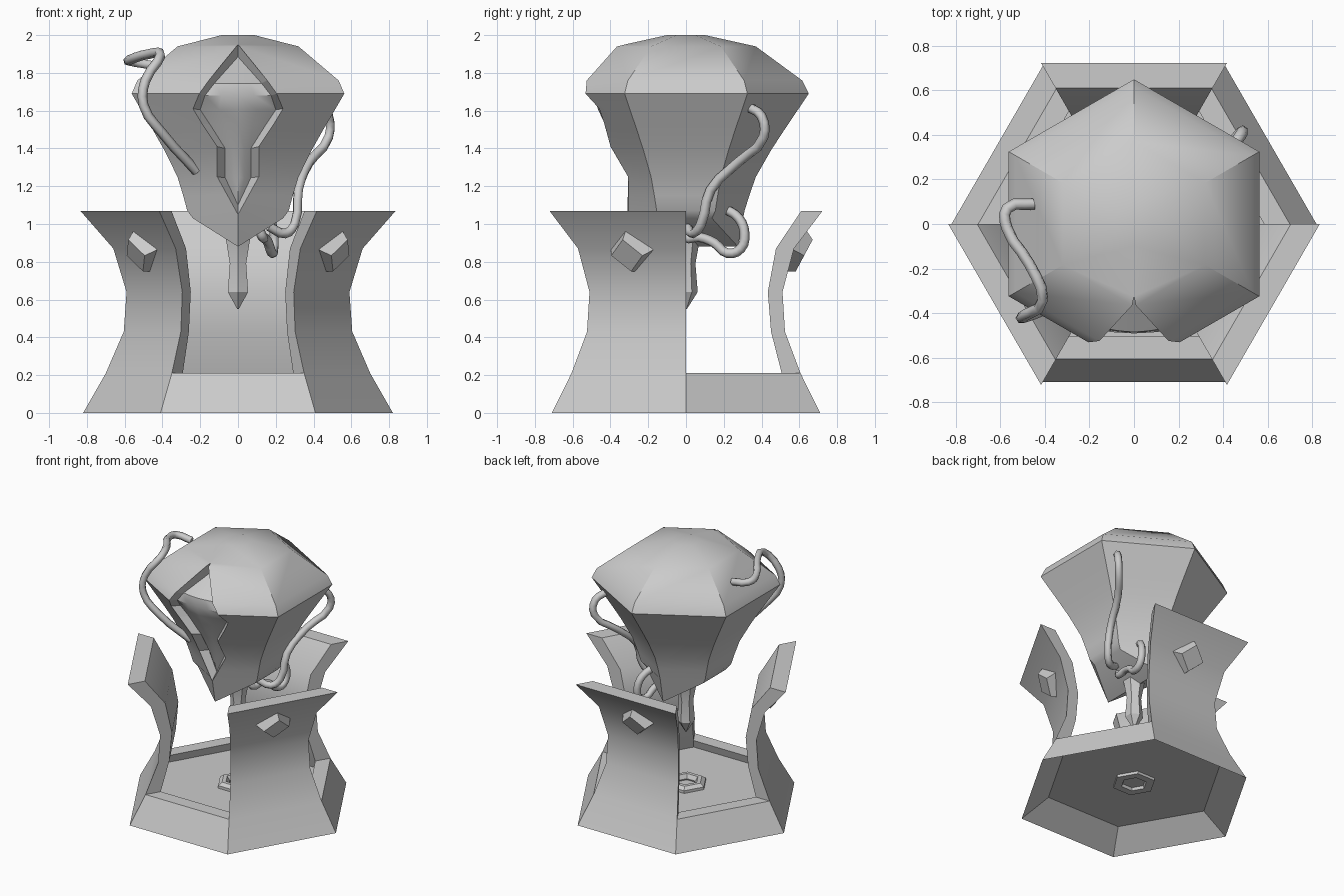
import bpy, bmesh, math
from mathutils import Vector

if "Cube" in bpy.data.objects:
    bpy.data.objects.remove(bpy.data.objects["Cube"])


def make(name, verts, faces, smooth=None, closed=True):
    me = bpy.data.meshes.new(name)
    me.from_pydata(verts, [], faces)
    bm = bmesh.new()
    bm.from_mesh(me)
    if closed:
        bmesh.ops.recalc_face_normals(bm, faces=bm.faces)
    bm.to_mesh(me)
    bm.free()
    ob = bpy.data.objects.new(name, me)
    bpy.context.collection.objects.link(ob)
    if smooth:
        shade(ob, smooth)
    return ob


def shade(ob, deg):
    bpy.ops.object.select_all(action='DESELECT')
    ob.select_set(True)
    bpy.context.view_layer.objects.active = ob
    bpy.ops.object.shade_smooth_by_angle(angle=math.radians(deg))


def polar(r, deg, z):
    a = math.radians(deg)
    return (r * math.cos(a), r * math.sin(a), z)


def sector(name, profile, mid):
    """Sweep an (r, z) section along one side of the hexagon."""
    n = len(profile)
    verts = [polar(r, mid + s, z) for s in (-30, 30) for r, z in profile]
    faces = [(i, (i + 1) % n, n + (i + 1) % n, n + i) for i in range(n)]
    faces += [tuple(range(n)), tuple(range(n, 2 * n))]
    return make(name, verts, faces, 32)


def lathe(name, profile, start, smooth=None, loop=False):
    """Six sided turned shape from an (r, z) profile."""
    n = len(profile)
    verts = [polar(r, start + 60 * k, z) for r, z in profile for k in range(6)]
    faces = [(6 * (i % n) + k, 6 * (i % n) + (k + 1) % 6,
              6 * ((i + 1) % n) + (k + 1) % 6, 6 * ((i + 1) % n) + k)
             for i in range(n if loop else n - 1) for k in range(6)]
    if not loop:
        faces += [tuple(range(6)), tuple(range(6 * n - 6, 6 * n))]
    return make(name, verts, faces, smooth)


# Base: low rims on three sides, tall curved panels on the other three
rim = [(.82, 0), (.70, .21), (.585, .21), (.61, .14)]
panel = [(.82, 0), (.70, .21), (.605, .43), (.59, .64), (.66, .87), (.835, 1.07),
         (.705, 1.07), (.55, .87), (.50, .64), (.52, .43), (.585, .21), (.61, .14)]
for mid in (30, 150, 270):
    sector("base_rim", rim, mid)
for mid in (90, 210, 330):
    sector("wall_panel", panel, mid)
lathe("base_floor", [(.63, .13), (.63, .15)], 0)
lathe("floor_socket", [(.15, .11), (.15, .17), (.12, .19), (.09, .19),
                       (.07, .16), (.09, .11)], 0, loop=True)

# Diamond studs on the panels
for mid in (90, 210, 330):
    axis = Vector(polar(math.cos(.49), mid, -math.sin(.49)))
    bm = bmesh.new()
    bmesh.ops.create_cone(bm, cap_ends=True, segments=4, radius1=.135, radius2=.095, depth=.075)
    me = bpy.data.meshes.new("panel_stud")
    bm.to_mesh(me)
    bm.free()
    stud = bpy.data.objects.new("panel_stud", me)
    bpy.context.collection.objects.link(stud)
    stud.rotation_mode = 'QUATERNION'
    stud.rotation_quaternion = axis.to_track_quat('Z', 'Y')
    stud.location = Vector(polar(.575, mid, .86)) + axis * .02

# Head: faceted six sided body with a keel shaped underside
prof = [(.31, 1.07), (.335, 1.15), (.37, 1.25), (.45, 1.39), (.515, 1.49), (.65, 1.69),
        (.615, 1.76), (.37, 1.94), (.10, 2.0)]
rings = [[(.275, .88 if k % 3 == 0 else 1.03) for k in range(6)]]
rings += [[p] * 6 for p in prof]
verts = [polar(r, -90 + 60 * k, z) for ring in rings for k, (r, z) in enumerate(ring)]
faces = [(6 * i + k, 6 * i + (k + 1) % 6, 6 * i + 6 + (k + 1) % 6, 6 * i + 6 + k)
         for i in range(len(prof)) for k in range(6)]
faces += [(0, 3, 2, 1), (0, 5, 4, 3), tuple(range(len(verts) - 6, len(verts)))]
head = make("head", verts, faces)


def surface_y(x, z):
    """Front of the head at a given x, z."""
    for (r0, z0), (r1, z1) in zip(prof, prof[1:]):
        if z0 <= z <= z1:
            return -(r0 + (r1 - r0) * (z - z0) / (z1 - z0) - abs(x) * .577)
    return -prof[0][0]


# Spade shaped opening, cut through the front corner
outer = [(0, 1.95), (.155, 1.76), (.205, 1.69), (.238, 1.61), (.19, 1.53),
         (.11, 1.41), (.11, 1.25), (0, 1.05)]
inner = [(0, 1.885), (.125, 1.745), (.175, 1.68), (.20, 1.605), (.15, 1.53),
         (.068, 1.40), (.068, 1.245), (0, 1.10)]
ridge = [-.36, -.445, -.465, -.465, -.43, -.36, -.30, -.27]


def full(half):
    return half + [(-x, z) for x, z in half[-2:0:-1]]


loop = full(outer)
n = len(loop)
cutter = make("eye_cutter", [(x, y, z) for y in (-1, -.1) for x, z in loop],
              [(i, (i + 1) % n, n + (i + 1) % n, n + i) for i in range(n)]
              + [tuple(range(n)), tuple(range(n, 2 * n))])
mod = head.modifiers.new("eye_opening", 'BOOLEAN')
mod.operation = 'DIFFERENCE'
mod.solver = 'EXACT'
mod.object = cutter
bpy.context.view_layer.objects.active = head
bpy.ops.object.modifier_apply(modifier=mod.name)
bpy.data.objects.remove(cutter)
shade(head, 32)

# Bevelled frame and ridged lens filling the opening
rim_v = [(x, surface_y(x, z), z) for x, z in loop]
in_v = [(x, surface_y(ox, oz) + .055, z) for (x, z), (ox, oz) in zip(full(inner), loop)]
make("eye_frame", rim_v + in_v,
     [(i, n + i, n + (i + 1) % n, (i + 1) % n) for i in range(n)], closed=False)
m = len(inner)
lens_v = []
for j in range(m):
    half_w, z = inner[j]
    ye, yr = in_v[j][1], ridge[j]
    yr = ye if j in (0, m - 1) else min(yr, ye - .015)
    for t in (-1, -.5, 0, .5, 1):
        lens_v.append((half_w * t, ye + (yr - ye) * (1 - abs(t) ** 1.6), z))
lens_f = [(5 * j + i, 5 * j + 5 + i, 5 * j + 6 + i, 5 * j + 1 + i)
          for j in range(m - 1) for i in range(4)]
lens = make("eye_lens", lens_v, lens_f, closed=False)
bm = bmesh.new()
bm.from_mesh(lens.data)
bmesh.ops.remove_doubles(bm, verts=bm.verts, dist=.0005)
bm.to_mesh(lens.data)
bm.free()
shade(lens, 40)

# Stem hanging below the head
lathe("stem", [(.085, .97), (.07, .9), (.05, .79), (.062, .64), (.005, .55)], -90, 32)

# Loose cables
cables = [
    [(-.22, -.25, 1.28), (-.40, -.38, 1.48), (-.50, -.42, 1.63), (-.49, -.41, 1.76),
     (-.41, -.34, 1.89), (-.47, -.18, 1.90), (-.57, -.02, 1.87), (-.57, .07, 1.86),
     (-.45, .09, 1.84)],
    [(.43, .33, 1.62), (.48, .40, 1.57), (.48, .41, 1.46), (.38, .28, 1.33),
     (.32, .13, 1.18), (.30, .08, 1.0), (.25, .04, .95), (.16, 0, .99)],
    [(.13, .21, 1.08), (.17, .28, 1.03), (.19, .31, .95), (.19, .29, .87),
     (.18, .22, .845), (.16, .15, .90), (.14, .07, .93), (.13, -.01, .93), (.11, -.02, .98)]]
for pts in cables:
    cu = bpy.data.curves.new("cable", 'CURVE')
    cu.dimensions = '3D'
    cu.bevel_depth = .026
    cu.bevel_resolution = 1
    cu.resolution_u = 3
    cu.use_fill_caps = True
    sp = cu.splines.new('BEZIER')
    sp.bezier_points.add(len(pts) - 1)
    for bp, p in zip(sp.bezier_points, pts):
        bp.co = p
        bp.handle_left_type = bp.handle_right_type = 'AUTO'
    bpy.context.collection.objects.link(bpy.data.objects.new("cable", cu))
